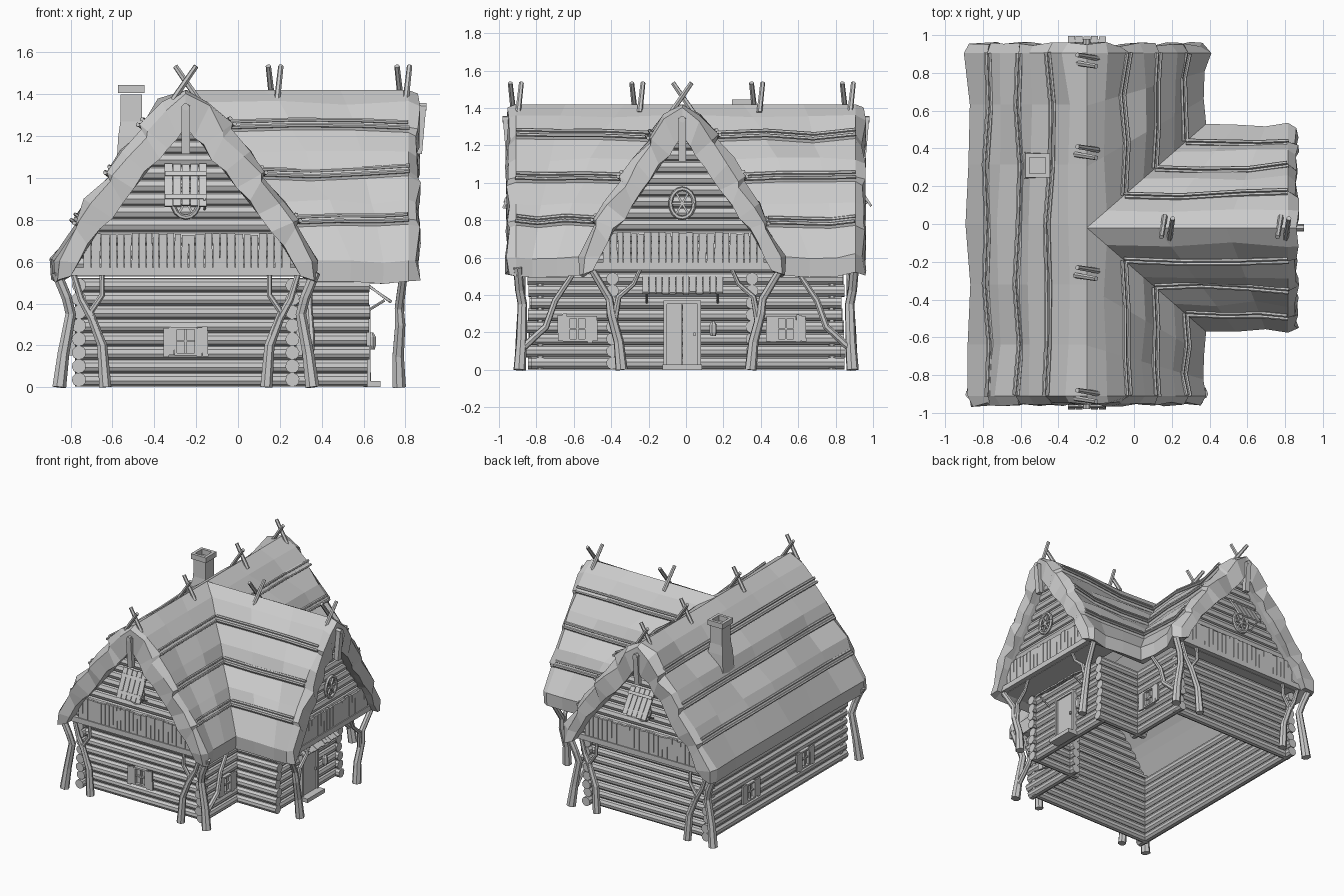
import bpy, bmesh, random
from math import radians, sin, cos, pi
from mathutils import Vector, Matrix

if "Cube" in bpy.data.objects:
    bpy.data.objects.remove(bpy.data.objects["Cube"])

random.seed(4)
J = random.uniform
I4 = Matrix()
RX, RY, K = -0.25, -0.02, 0.87        # main ridge x, wing ridge y, wing width factor


def finish(name, bm):
    bmesh.ops.recalc_face_normals(bm, faces=bm.faces)
    me = bpy.data.meshes.new(name)
    bm.to_mesh(me)
    bm.free()
    bpy.context.collection.objects.link(bpy.data.objects.new(name, me))


def frame(x, y, deg):                 # local -y points out of the wall
    return Matrix.Translation((x, y, 0)) @ Matrix.Rotation(radians(deg), 4, 'Z')


def box(bm, M, c, s, ang=0, axis='Y'):
    bmesh.ops.create_cube(bm, size=1, matrix=M @ Matrix.Translation(c)
                          @ Matrix.Rotation(radians(ang), 4, axis) @ Matrix.Diagonal((*s, 1)))


def tube(bm, pts, r, n=8, M=I4):
    pts = [M @ Vector(p) for p in pts]
    rs = r if isinstance(r, (list, tuple)) else [r] * len(pts)
    u, rings = None, []
    for i, p in enumerate(pts):
        t = (pts[min(i + 1, len(pts) - 1)] - pts[max(i - 1, 0)]).normalized()
        u = t.orthogonal() if u is None else u - t * u.dot(t)
        u.normalize()
        v = t.cross(u)
        rings.append([bm.verts.new(p + (u * cos(2 * pi * k / n) + v * sin(2 * pi * k / n)) * rs[i])
                      for k in range(n)])
    for A, B in zip(rings, rings[1:]):
        for k in range(n):
            bm.faces.new((A[k], A[(k + 1) % n], B[(k + 1) % n], B[k]))
    bm.faces.new(rings[0])
    bm.faces.new(rings[-1])


# thatch roof: half slopes lofted along the ridges, mitred at the valleys
OUT = [(0, 1.42), (.105, 1.362), (.20, 1.245), (.192, 1.22), (.30, 1.125), (.362, 1.02), (.354, .995),
       (.462, .885), (.524, .79), (.515, .765), (.632, .605), (.625, .505)]
INK = [(0, 1.25), (.12, 1.11), (.27, .92), (.43, .73), (.55, .53)]


def lerp_path(path, f):
    f *= len(path) - 1
    i = min(int(f), len(path) - 2)
    a, b, w = path[i], path[i + 1], f - i
    return (a[0] + (b[0] - a[0]) * w, a[1] + (b[1] - a[1]) * w)


INN = [lerp_path(INK, i / (len(OUT) - 1)) for i in range(len(OUT))]


def slope(bm, P, a, b, capA, capB, n):
    """Builds one half slope; returns its (h, t, z) grid so the poles can lie on it."""
    sl = [(0, 0, 'end'), (0, .045, 'lip')] if capA else [(0, 0, 'valley')]
    sl += [(k / n, 0, 'mid') for k in range(1, n)]
    sl += [(1, -.045, 'lip'), (1, 0, 'end')] if capB else [(1, 0, 'valley')]
    rings, grid, m = [], [], len(OUT)
    for f, off, kind in sl:
        ring, wob, inn = [], 0, list(INN)
        if kind == 'end':              # uneven gable edge
            inn = [(h + J(-.012, .012), z + J(-.012, .012)) if 0 < i < m - 1 else (h, z)
                   for i, (h, z) in enumerate(INN)]
        for i in range(m):
            h, z = OUT[i]
            if i in (1, 2, 4, 5, 7, 8, 10):
                wob = J(-.02, .02)
            if kind in ('lip', 'end') and i:
                h, z = h + .013, z + .006
            if kind != 'valley' and i:
                h, z = h + wob * .8, z + wob * .6
            if kind == 'end':
                w = J(.14, .3) if i else .1
                h, z = h + (inn[i][0] - h) * w, z + (inn[i][1] - z) * w
            ring.append((h, z))
        ring += inn[::-1]
        pts = [(h, a(h) + (b(h) - a(h)) * f + off
                + (J(-.014, .014) if kind == 'end' and h else 0), z) for h, z in ring]
        if kind != 'end':
            grid.append(pts)
        rings.append([bm.verts.new(P(*p)) for p in pts])
    for A, B in zip(rings, rings[1:]):
        for k in range(2 * m - 1):
            bm.faces.new((A[k], A[k + 1], B[k + 1], B[k]))
    for cap, R in ((capA, rings[0]), (capB, rings[-1])):
        if cap:
            for k in range(m - 1):
                bm.faces.new((R[k], R[k + 1], R[2 * m - 2 - k], R[2 * m - 1 - k]))
    return grid


left = lambda h, t, z: (RX - h, t, z)
right = lambda h, t, z: (RX + h, t, z)
wing_f = lambda h, t, z: (t, RY - K * h, z)
wing_b = lambda h, t, z: (t, RY + K * h, z)
lo, hi, end = (lambda h: -.955), (lambda h: .95), (lambda h: .86)
slopes = [(left, lo, hi, 1, 1, 6), (right, lo, lambda h: RY - K * h, 1, 0, 3),
          (right, lambda h: RY + K * h, hi, 0, 1, 3),
          (wing_f, lambda h: RX + h, end, 0, 1, 3), (wing_b, lambda h: RX + h, end, 0, 1, 3)]
roof, poles = bmesh.new(), bmesh.new()
for s in slopes:
    grid = slope(roof, *s)
    for i in (2, 5, 8):                # pole pairs pinning the thatch at each step
        for dh, dz in ((-.012, .024), (.008, -.002)):
            tube(poles, [s[0](g[i][0] + dh, g[i][1] + J(-.005, .005), g[i][2] + dz) for g in grid], .01, 6)
finish("thatch_roof", roof)
finish("roof_poles", poles)

# crossed sticks on the ridges
bm = bmesh.new()
for M in [frame(RX, y, 0) for y in (-.91, -.26, .38, .865)] + [frame(x, RY, 90) for x in (.175, .79)]:
    for s in (1, -1):
        tube(bm, [(.06 * s, .012 * s, 1.375), (-.05 * s, .03 * s, 1.535)], [.015, .013], 6, M)
finish("ridge_crosses", bm)

# log walls
bm = bmesh.new()


def log(p, q, r=.034):
    tube(bm, [p, q], r, 10)


for i in range(8):
    z = .036 + .0645 * i
    j = lambda: J(-.012, .012)
    log((-.76, -.84 + j(), z), (-.76, .84 + j(), z))
    log((.26, -.84 + j(), z), (.26, -.33, z))
    log((.26, .3, z), (.26, .84 + j(), z))
    for s in (-1, 1):
        log((-.78, .78 * s, z), (.28, .78 * s, z))
        log((.2, RY + .373 * s, z), (.625 + j(), RY + .373 * s, z))
    log((.575, -.39, z), (.575, .36, z))
finish("log_walls", bm)

# gables: logs, plank skirt, beam, soffit, finial, opening
gables = [("front", frame(RX, -.86, 0), 1, .09), ("back", frame(RX, .86, 180), 1, .09),
          ("wing", frame(.78, RY, 90), K, .2)]
for name, M, k, deep in gables:
    bm = bmesh.new()
    for i in range(12):
        z = .59 + .062 * i
        hw = min(.56, max(.05, (1.27 - z) * .82 + .05)) * k
        tube(bm, [(-hw, .02, z), (hw, .02, z)], .034, 8, M)
    finish(name + "_gable_logs", bm)
    bm = bmesh.new()
    x = -.49 * k
    while x < .46 * k:
        w = J(.03, .045)
        top = min(.735, 1.27 - abs(x + w / 2) / k * 1.22 + .05) + J(-.008, .003)
        box(bm, M, (x + w / 2, -.022, (.565 + top) / 2), (w - .003, .016, top - .565), J(-1, 1))
        x += w
    box(bm, M, (0, -.012, .553), (1.12 * k, .05, .04))
    box(bm, M, (0, deep / 2, .54), (1.12 * k, deep, .02))
    finish(name + "_gable_planks", bm)
    bm = bmesh.new()
    box(bm, M, (0, -.092, 1.23), (.04, .035, .23), 5, 'X')
    tube(bm, [(0, 0, 1.34), (0, -.12, 1.34)], .018, 6, M)
    finish(name + "_finial", bm)
    # oval window ring with glazing bars
    bm = bmesh.new()
    ring = [(.063 * cos(2 * pi * q / 16), -.026, .89 + .078 * sin(2 * pi * q / 16)) for q in range(17)]
    tube(bm, ring, .012, 6, M)
    for a in (0, 60, 120):
        box(bm, M, (0, -.024, .89), (.13, .014, .011), a)
    if name != "wing":               # propped slatted hatch
        ang = -24 if name == "front" else -33
        for q in range(5):
            box(bm, M, (-.082 + .041 * q, -.072, .965), (.037, .012, .21 + J(-.01, .015)), ang, 'X')
        for z, y in ((1.02, -.055), (.91, -.105)):
            box(bm, M, (0, y, z), (.2, .012, .022), ang, 'X')
        tube(bm, [(.09, -.02, .85), (.09, -.115, .9)], .006, 5, M)
    finish(name + "_gable_opening", bm)

# shuttered windows
bm = bmesh.new()
for M in (frame(RX, -.815, 0), frame(.295, -.58, 90), frame(.295, .535, 90),
          frame(-.795, .37, -90), frame(-.795, -.29, -90)):
    box(bm, M, (0, .01, .22), (.1, .02, .12))
    for s in (-1, 1):
        box(bm, M, (.047 * s, -.008, .22), (.012, .03, .135))
        box(bm, M, (0, -.008, .22 + .062 * s), (.1, .03, .012))
        for q in range(2):
            box(bm, M, ((.067 + .026 * q) * s, -.018, .22 + J(-.006, .006)), (.027, .012, .14 + J(-.01, .01)), J(-2, 2))
    box(bm, M, (0, -.006, .22), (.01, .018, .12))
    box(bm, M, (0, -.006, .22), (.09, .018, .01))
finish("windows", bm)

# door, step, awning and lantern
D = frame(.61, RY, 90)
bm = bmesh.new()
for s in (-1, 1):
    box(bm, D, (.041 * s, -.004, .195), (.079, .02, .33))
    box(bm, D, (.09 * s, -.006, .195), (.018, .036, .34))
box(bm, D, (0, -.006, .362), (.2, .036, .018))
box(bm, D, (0, -.03, .015), (.21, .08, .03))
box(bm, D, (.065, -.02, .19), (.012, .016, .02))
finish("door", bm)
bm = bmesh.new()
for i in range(12):
    box(bm, D, (-.196 + .036 * i, -.055, .455), (.033, .155 + J(-.01, .015), .012), 36 + J(-2, 2), 'X')
for s in (-1, 1):
    tube(bm, [(.19 * s, 0, .36), (.19 * s, -.09, .415)], .007, 6, D)
finish("awning", bm)
bm = bmesh.new()
tube(bm, [(.165, -.03, .18), (.165, -.03, .2), (.165, -.03, .24), (.165, -.03, .262)], [.014, .02, .02, .006], 6, D)
finish("lantern", bm)

# crooked tree posts with branches
bm = bmesh.new()
for Y in (-1, 1):
    for s in (-1, 1):
        put = lambda pts, r: tube(bm, [(RX + s * x, Y * y, z) for x, y, z in pts], r, 7)
        put([(.605, .89, 0), (.585, .88, .16), (.55, .875, .35), (.57, .89, .43), (.62, .9, .55)],
            [.034, .029, .026, .025, .025])
        put([(.385, .89, 0), (.40, .885, .2), (.45, .88, .33), (.50, .875, .42), (.54, .87, .55)],
            [.03, .025, .021, .017, .014])
        put([(.415, .885, .25), (.455, .88, .36), (.40, .88, .44), (.40, .87, .55)], [.02, .017, .014, .012])
    tube(bm, [(.34, Y * .87, .12), (.35, Y * .75, .23), (.34, Y * .70, .37), (.34, Y * .60, .52)],
         [.02, .019, .017, .014], 7)
    put = lambda pts, r: tube(bm, [(x, Y * y, z) for x, y, z in pts], r, 7)
    put([(.77, .345, 0), (.765, .36, .15), (.775, .40, .3), (.77, .41, .38), (.79, .50, .53)],
        [.033, .028, .025, .022, .02])
    put([(.77, .385, .26), (.78, .36, .39), (.78, .28, .46), (.78, .24, .55)], [.02, .016, .013, .01])
finish("tree_posts", bm)

# chimney flaring at its base, with an open cap
shaft, cap = bmesh.new(), bmesh.new()
C = Matrix.Translation((-.51, .31, 0))
tube(shaft, [(0, 0, .95), (0, 0, 1.2), (0, 0, 1.27), (0, 0, 1.4)], [.11, .088, .074, .072], 4,
     C @ Matrix.Rotation(radians(45), 4, 'Z'))
for a in range(4):
    box(cap, C @ Matrix.Rotation(pi / 2 * a, 4, 'Z'), (.011, -.053, 1.425), (.106, .022, .04))
finish("chimney_shaft", shaft)
finish("chimney_cap", cap)
